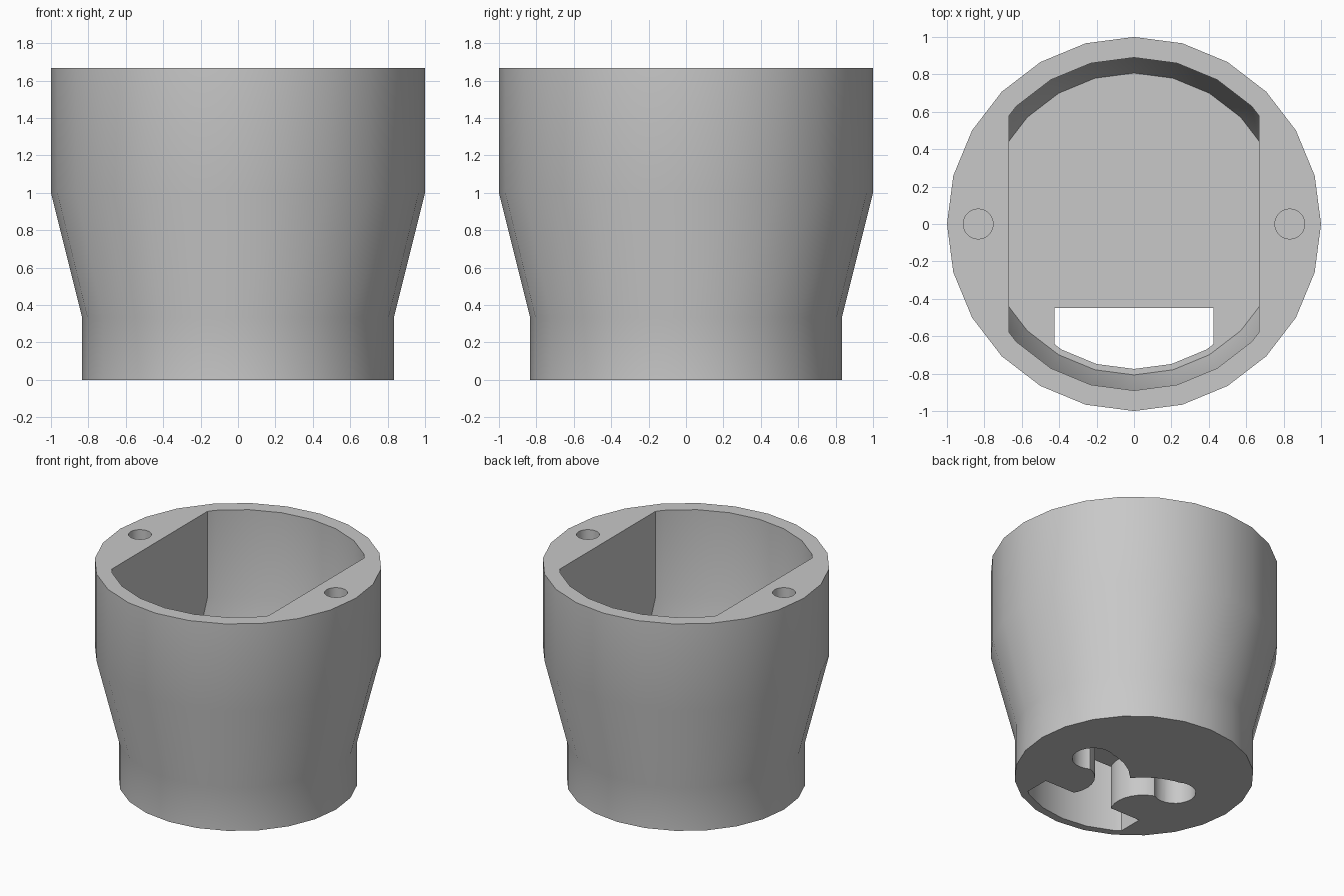
import bpy, bmesh
from math import sin, cos, pi, radians

SIDES = 24

if "Cube" in bpy.data.objects:
    bpy.data.objects.remove(bpy.data.objects["Cube"])

grey = bpy.data.materials.new("light grey plastic")
grey.use_nodes = True
grey.diffuse_color = (0.58, 0.58, 0.58, 1)
grey.node_tree.nodes["Principled BSDF"].inputs["Base Color"].default_value = grey.diffuse_color


def loft(name, loops, clips=()):
    """Solid through stacked loops, optionally trimmed by (point, outward normal) planes."""
    bm = bmesh.new()
    rings = [[bm.verts.new(p) for p in loop] for loop in loops]
    n = len(rings[0])
    for low, high in zip(rings, rings[1:]):
        for i in range(n):
            j = (i + 1) % n
            bm.faces.new((low[i], low[j], high[j], high[i]))
    bm.faces.new(rings[0][::-1])
    bm.faces.new(rings[-1])
    for point, normal in clips:
        bmesh.ops.bisect_plane(bm, geom=bm.verts[:] + bm.edges[:] + bm.faces[:],
                               plane_co=point, plane_no=normal, clear_outer=True)
        bmesh.ops.holes_fill(bm, edges=[e for e in bm.edges if e.is_boundary])
    bmesh.ops.recalc_face_normals(bm, faces=bm.faces)
    mesh = bpy.data.meshes.new(name)
    bm.to_mesh(mesh)
    bm.free()
    mesh.materials.append(grey)
    obj = bpy.data.objects.new(name, mesh)
    bpy.context.collection.objects.link(obj)
    return obj


def ring(radius, z, x=0, y=0):
    return [(x + radius * cos(2 * pi * i / SIDES), y + radius * sin(2 * pi * i / SIDES), z)
            for i in range(SIDES)]


def sides(width):
    return [((s * width, 0, 0), (s, 0, 0)) for s in (-1, 1)]


def curved_channel(side, z):
    """Flat band bending from a round pocket to the front slot."""
    angles = [radians(90 + 12.5 * i) for i in range(11)]
    path = [(0.475, a) for a in angles] + [(0.23, a) for a in reversed(angles)]
    return [(side * (0.37 + r * cos(a)), -0.34 + r * sin(a), z) for r, a in path]


# Tapered round body
body = loft("housing", [ring(0.833, 0), ring(0.833, 0.333), ring(1, 1), ring(1, 1.667)])

# Flat-sided cavity and through slot
cutters = [
    loft("cavity_cutter", [ring(0.807, 0.667), ring(0.89, 1), ring(0.89, 1.8)], sides(0.667)),
    loft("slot_cutter", [ring(0.775, -0.1), ring(0.775, 0.8)],
         sides(0.425) + [((0, -0.45, 0), (0, 1, 0))]),
]

# Screw holes, underside pockets and curved channels
for s in (-1, 1):
    cutters += [
        loft("screw_hole_cutter", [ring(0.08, 1, s * 0.833), ring(0.08, 1.8, s * 0.833)]),
        loft("pocket_cutter", [ring(0.147, -0.1, s * 0.37), ring(0.147, 0.333, s * 0.37)]),
        loft("channel_cutter", [curved_channel(s, -0.1), curved_channel(s, 0.333)]),
    ]

bpy.ops.object.select_all(action='DESELECT')
bpy.context.view_layer.objects.active = body
body.select_set(True)
for cutter in cutters:
    cutter.hide_render = True
    mod = body.modifiers.new("cut", 'BOOLEAN')
    mod.operation = 'DIFFERENCE'
    mod.solver = 'EXACT'
    mod.object = cutter
    bpy.ops.object.modifier_apply(modifier=mod.name)
    bpy.data.objects.remove(cutter)

bpy.ops.object.shade_smooth_by_angle(angle=radians(30))
